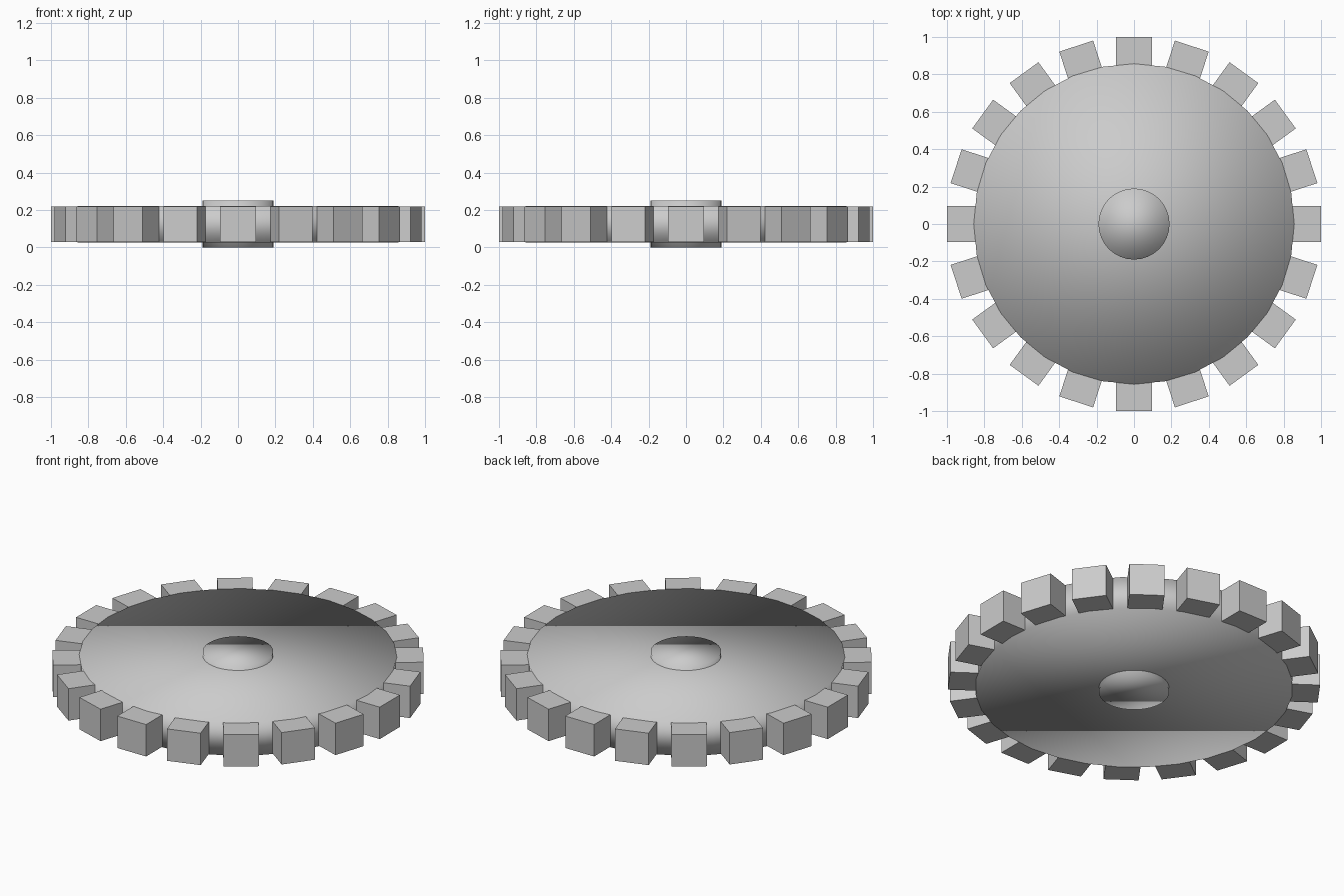
import bpy, math

if "Cube" in bpy.data.objects:
    bpy.data.objects.remove(bpy.data.objects["Cube"])

MID_Z = 0.125      # mid-height of the gear
TEETH = 20
TOOTH = 0.19       # cube side of one tooth


def disc(name, radius, height):
    """Fully smooth-shaded 32-sided cylinder centred on the axle."""
    bpy.ops.mesh.primitive_cylinder_add(vertices=32, radius=radius, depth=height,
                                        location=(0, 0, MID_Z))
    ob = bpy.context.object
    ob.name = name
    for p in ob.data.polygons:
        p.use_smooth = True
    return ob


# wheel body and the hub that pokes out on both faces
disc("gear_body", 0.857, 0.196)
disc("hub", 0.19, 0.25)

# ring of cube teeth, sunk slightly into the rim
for i in range(TEETH):
    a = 2 * math.pi * i / TEETH
    r = 1.0 - TOOTH / 2
    bpy.ops.mesh.primitive_cube_add(size=TOOTH, rotation=(0, 0, a),
                                    location=(r * math.cos(a), r * math.sin(a), MID_Z))
    bpy.context.object.name = f"tooth_{i + 1:02d}"
